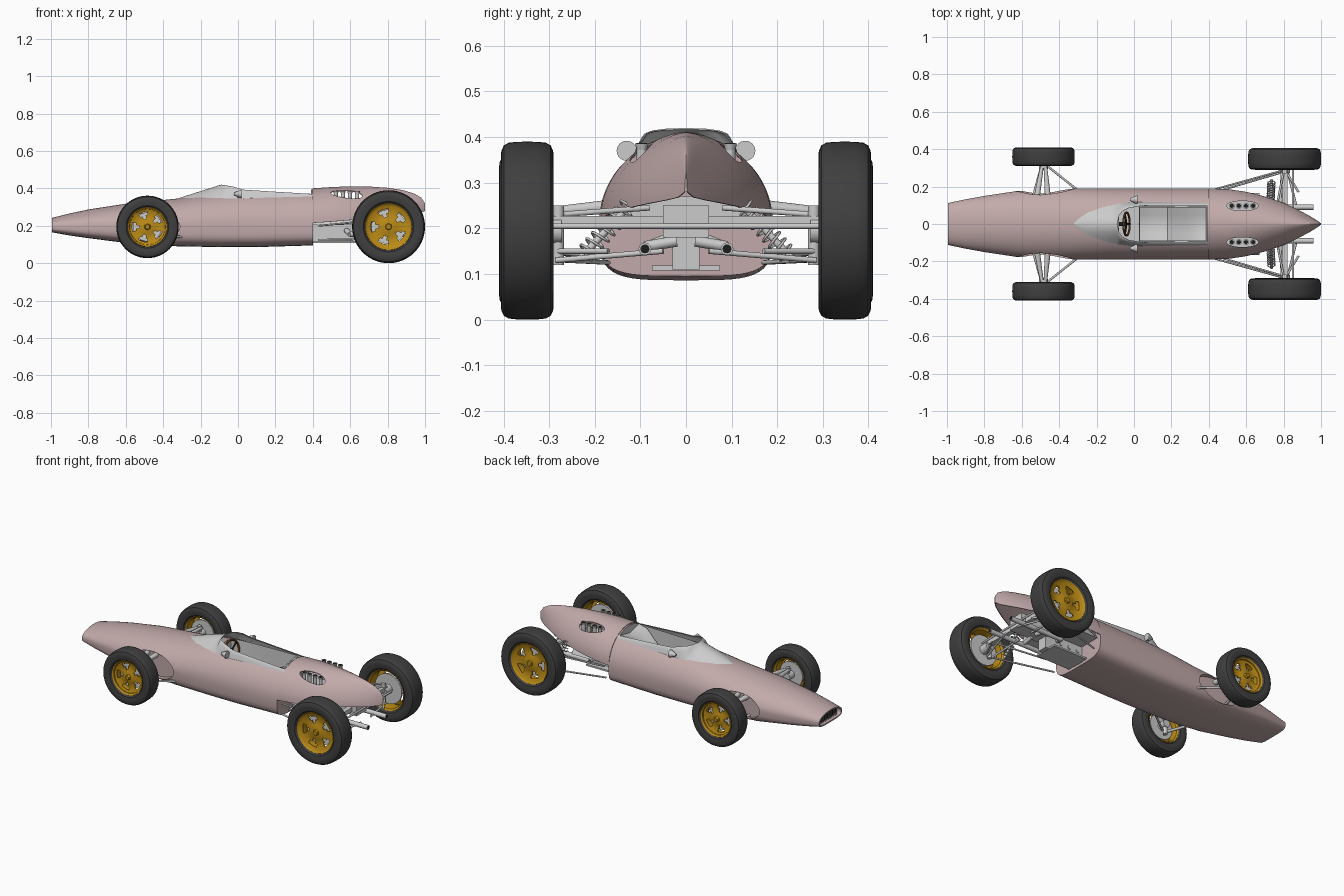
import bpy, bmesh, math
from mathutils import Vector, Matrix

if "Cube" in bpy.data.objects:
    bpy.data.objects.remove(bpy.data.objects["Cube"])

def mat(name, r, g, b):
    m = bpy.data.materials.new(name)
    m.diffuse_color = (r, g, b, 1)
    m.use_nodes = True
    m.node_tree.nodes["Principled BSDF"].inputs["Base Color"].default_value = m.diffuse_color
    return m

PINK = mat("dusty pink", .54, .40, .40)
GREY = mat("light grey", .60, .60, .60)
TYRE = mat("tyre grey", .05, .05, .05)
GOLD = mat("gold", .50, .26, .008)
BLACK = mat("black", .012, .012, .012)
BROWN = mat("wood brown", .25, .09, .02)

def make(name, bm, mats, mods=(), angle=35):
    """Mesh object from bmesh, with modifiers baked in and smooth shading by angle."""
    bmesh.ops.recalc_face_normals(bm, faces=bm.faces[:])
    me = bpy.data.meshes.new(name)
    bm.to_mesh(me)
    bm.free()
    for m in mats:
        me.materials.append(m)
    ob = bpy.data.objects.new(name, me)
    bpy.context.collection.objects.link(ob)
    for kind, val in mods:
        md = ob.modifiers.new(kind, kind)
        if kind == 'SOLIDIFY':
            md.thickness, md.offset = val, -1
        else:
            md.operation, md.solver, md.object = 'DIFFERENCE', 'EXACT', val
    if mods:
        dg = bpy.context.evaluated_depsgraph_get()
        new = bpy.data.meshes.new_from_object(ob.evaluated_get(dg))
        ob.modifiers.clear()
        ob.data = new
    ob.data.shade_smooth()
    ob.data.set_sharp_from_angle(angle=math.radians(angle))
    return ob

def table(rows, x):
    """Linear lookup in rows of (x, values...)."""
    if x <= rows[0][0]:
        return rows[0][1:]
    for a, b in zip(rows, rows[1:]):
        if x <= b[0]:
            f = (x - a[0]) / (b[0] - a[0])
            return tuple(p + (q - p) * f for p, q in zip(a[1:], b[1:]))
    return rows[-1][1:]

def loft(bm, sections, closed):
    rings = [[bm.verts.new(p) for p in s] for s in sections]
    n = len(rings[0])
    for a, b in zip(rings, rings[1:]):
        for i in range(n if closed else n - 1):
            j = (i + 1) % n
            bm.faces.new((a[i], a[j], b[j], b[i]))
    return rings

def prism(name, pts, vec, idx=0):
    bm = bmesh.new()
    f = bm.faces.new([bm.verts.new(p) for p in pts])
    r = bmesh.ops.extrude_face_region(bm, geom=[f])
    bmesh.ops.translate(bm, vec=vec, verts=[v for v in r['geom'] if isinstance(v, bmesh.types.BMVert)])
    for f in bm.faces:
        f.material_index = idx
    ob = make(name, bm, [PINK, GREY, BLACK])
    ob.hide_render = True
    return ob

def rods(name, items, m, mirror=True, seg=12):
    """Rods and cones: (start, end, radius1[, radius2])."""
    bm = bmesh.new()
    for p, q, *r in items:
        for s in ((1, -1) if mirror else (1,)):
            a, b = (Vector((v[0], v[1] * s, v[2])) for v in (p, q))
            d = b - a
            mx = Matrix.Translation((a + b) / 2) @ d.to_track_quat('Z', 'Y').to_matrix().to_4x4()
            bmesh.ops.create_cone(bm, cap_ends=True, segments=seg, radius1=r[0], radius2=r[-1], depth=d.length, matrix=mx)
    return make(name, bm, [m])

def boxes(name, items, m):
    bm = bmesh.new()
    for c, size in items:
        bmesh.ops.create_cube(bm, size=1, matrix=Matrix.Translation(c) @ Matrix.Diagonal((*size, 1)))
    return make(name, bm, [m])

def lathe(bm, prof, c, seg=48):
    """Spin (y, radius) profile around a y axis through c."""
    return loft(bm, [[(c[0] + r * math.cos(2 * math.pi * i / seg), c[1] + y, c[2] + r * math.sin(2 * math.pi * i / seg))
                      for i in range(seg)] for y, r in prof], True)

# cockpit opening and cutters
INNER = [(-.08, .045), (-.06, .07), (-.03, .085), (.05, .1), (.39, .1)]
cockpit = prism("cockpit_cutter", [(x, y, .13) for x, y in INNER] + [(x, -y, .13) for x, y in INNER[::-1]], (0, 0, .4), 1)
def oval(name, c, rx, u, vec):
    """Oval prism; u is the second radius as a vector."""
    pts = [Vector(c) + Vector((rx * math.cos(t), 0, 0)) + Vector(u) * math.sin(t)
           for t in (2 * math.pi * i / 32 for i in range(32))]
    return prism(name, pts, vec)
recess = [oval("recess_cutter", (-.47, s * .145, .195), .16, (0, 0, .075), (0, s * .2, 0)) for s in (1, -1)]
intake = [oval("intake_cutter", (.58, s * .097, .27), .085, (0, .026, 0), (0, 0, .3)) for s in (1, -1)]

# tub: x, half width, bottom, widest height, top
TUB = [(-.995, .112, .165, .20, .242), (-.9, .132, .148, .20, .266), (-.8, .15, .134, .20, .287),
       (-.6, .18, .108, .20, .318), (-.45, .188, .097, .20, .333), (-.32, .19, .09, .20, .346),
       (-.2, .19, .088, .20, .366), (-.08, .19, .086, .20, .382), (.1, .19, .086, .20, .39), (.4, .19, .095, .20, .395)]
def tub_ring(x, n=48):
    w, zb, zm, zt = table(TUB, x)
    out = []
    for i in range(n):
        t = 2 * math.pi * i / n
        c, s = math.cos(t), math.sin(t)
        e = 1 if s >= 0 else .5
        z = zm + (zt - zm) * s if s >= 0 else zm - (zm - zb) * abs(s) ** e
        out.append((x, math.copysign(abs(c) ** e, c) * w, z))
    return out
bm = bmesh.new()
rings = loft(bm, [tub_ring(r[0]) for r in TUB], True)
bm.faces.new(rings[-1])
nose = bm.faces.new(rings[0])
bmesh.ops.recalc_face_normals(bm, faces=bm.faces[:])
bmesh.ops.inset_individual(bm, faces=[nose], thickness=.008)
r = bmesh.ops.extrude_face_region(bm, geom=[nose])
bmesh.ops.translate(bm, vec=(.03, 0, 0), verts=[v for v in r['geom'] if isinstance(v, bmesh.types.BMVert)])
for f in [f for f in r['geom'] if isinstance(f, bmesh.types.BMFace)]:
    f.material_index = 2
if nose.is_valid:
    bm.faces.remove(nose)
make("body_tub", bm, [PINK, GREY, BLACK], [('BOOLEAN', c) for c in [cockpit] + recess])
rods("nose_grille", [((-.98, y * .016, .178), (-.98, y * .016, .228), .002) for y in range(0, 6)], GREY, seg=6)

# windscreen and cockpit surround
def body_z(x, y):
    w, zb, zm, zt = table(TUB, x)
    return zm + (zt - zm) * math.sqrt(1 - (y / w) ** 2)
OUT = [(-.32, .012), (-.3, .035), (-.25, .072), (-.15, .103), (-.08, .113), (0, .12), (.4, .115)]
TOP = [(-.32, .347), (-.2, .385), (-.09, .42), (-.03, .41), (.03, .393), (.2, .382), (.4, .37)]
bm = bmesh.new()
for s in (1, -1):
    secs = []
    for x in (-.32, -.3, -.275, -.25, -.2, -.15, -.12, -.09, -.08, -.06, -.03, .03, .1, .2, .3, .4):
        yo, zi = table(OUT, x)[0], table(TOP, x)[0]
        yi = 0 if x <= -.09 else table(INNER, x)[0]
        zo = body_z(x, yo) - .003
        secs.append([(x, s * (yo + (yi - yo) * k / 8), zo + (zi - zo) * math.sin(k * math.pi / 16)) for k in range(9)])
    loft(bm, secs, False)
bmesh.ops.remove_doubles(bm, verts=bm.verts[:], dist=.0005)
make("windscreen_surround", bm, [GREY], [('SOLIDIFY', .003)], 50)

# rear engine cover: x, half width, lower edge, top, roundness
COVER = [(.398, .19, .215, .40, 2), (.5, .187, .222, .407, 1.9), (.6, .172, .23, .411, 1.8), (.7, .147, .238, .41, 1.7),
         (.8, .113, .248, .403, 1.6), (.88, .075, .256, .391, 1.5), (.94, .043, .262, .373, 1.5),
         (.98, .018, .268, .35, 1.5), (1.0, .003, .28, .32, 1.5)]
bm = bmesh.new()
secs = []
for x, w, zl, zt, n in COVER:
    ts = [math.pi * i / 32 for i in range(33)]
    secs.append([(x, math.copysign(abs(math.cos(t)) ** (2 / n), math.cos(t)) * w,
                  zl + (zt - zl) * abs(math.sin(t)) ** (2 / n)) for t in ts])
rings = loft(bm, secs, False)
bm.faces.new(rings[-1])
make("engine_cover", bm, [PINK], [('SOLIDIFY', .004)] + [('BOOLEAN', c) for c in intake])
for c in [cockpit] + recess + intake:
    bpy.data.objects.remove(c)

# engine, gearbox, intake trumpets, exhausts
boxes("engine_block", [((.53, 0, .165), (.26, .06, .11)), ((.52, 0, .113), (.23, .15, .01)),
                       ((.75, 0, .215), (.2, .10, .07))], GREY)
prism_pts = [(.401, -.165, .205), (.401, .165, .205), (.401, .13, .27), (.401, -.13, .27)]
top = prism("engine_top", prism_pts, (.27, 0, 0), 1)
top.hide_render = False
top.scale = (1, 1, 1)
rods("engine_bolts", [((x, .03, .17), (x, .034, .17), .012) for x in (.43, .49, .55)], GREY)
xs = (.523, .561, .599, .637)
rods("intake_trumpets", [((x, .097, .27), (x, .097, .375), .011) for x in xs]
     + [((x, .097, .372), (x, .097, .386), .011, .015) for x in xs], GREY)
rods("trumpet_mouths", [((x, .097, .384), (x, .097, .3866), .011) for x in xs], BLACK)
rods("exhaust_pipes", [((.6, .09, .155), (.96, .09, .155), .014), ((.6, .09, .155), (.58, .04, .175), .014),
                       ((.72, .09, .16), (.72, .02, .172), .012)], GREY)
rods("exhaust_mouths", [((.955, .09, .155), (.961, .09, .155), .010)], BLACK)

# seat, dashboard, steering wheel
bm = bmesh.new()
loft(bm, [[(x, y, z + abs(y) * .25) for y in (-.09, -.05, 0, .05, .09)]
          for x, z in ((.03, .17), (.1, .155), (.18, .17), (.24, .24), (.33, .335), (.385, .35))], False)
make("seat", bm, [GREY], [('SOLIDIFY', .012)])
bm = bmesh.new()
mx = Matrix.Translation((-.04, 0, .338)) @ Matrix.Rotation(math.radians(72), 4, 'Y')
loft(bm, [[mx @ Vector(((.055 + .006 * math.cos(b)) * math.cos(a), (.062 + .006 * math.cos(b)) * math.sin(a), .006 * math.sin(b)))
           for b in (k * math.pi / 4 for k in range(8))] for a in (k * math.pi / 16 for k in range(33))], True)
make("steering_wheel_rim", bm, [BROWN])
rods("steering_wheel_spokes", [(tuple(mx @ Vector((0, 0, 0))), tuple(mx @ Vector((.055 * math.cos(a), .062 * math.sin(a), 0))), .005)
                               for a in (0, 2.1, 4.2)] + [((-.04, 0, .338), (-.08, 0, .325), .01)], BLACK, False)

# mirrors
rods("mirrors", [((-.022, .13, .37), (.012, .13, .37), .006, .022), ((.012, .13, .37), (.018, .13, .37), .022),
                 ((.0, .115, .35), (.0, .13, .37), .004)], GREY, seg=24)

# wheels
def wheel(name, c, R, rr, hw, s):
    half = [(-.72, rr * .97), (-.92, rr * 1.05), (-1, rr + (R - rr) * .45), (-.98, rr + (R - rr) * .7),
            (-.88, R * .96), (-.7, R * .988), (-.4, R * .998)]
    prof = half + [(0, R)] + [(-a, b) for a, b in half[::-1]]
    bm = bmesh.new()
    lathe(bm, [(y * hw, r) for y, r in prof], c, 56)
    make(name + "_tyre", bm, [TYRE])
    # rim barrel, then a dished face with five openings
    bm = bmesh.new()
    lathe(bm, [(s * hw * y, rr * k) for y, k in ((-.72, .99), (-.6, .92), (0, .88), (.6, .92), (.72, .99))], c, 40)
    bm2 = bmesh.new()
    prof = [(.5, .02), (.5, .26), (.36, .4), (.36, .58), (.4, .76), (.55, .92)]
    lathe(bm2, [(s * hw * y, rr * k) for y, k in prof], c, 40)
    gone = []
    for i, f in enumerate(bm2.faces):
        ring, seg = divmod(i, 40)
        if (ring == 2 and seg % 8 in (3, 4)) or (ring == 3 and seg % 8 in (2, 3, 4, 5)):
            gone.append(f)
    bmesh.ops.delete(bm2, geom=gone, context='FACES')
    make(name + "_rim", bm, [GOLD], [('SOLIDIFY', .004)])
    make(name + "_spokes", bm2, [GOLD], [('SOLIDIFY', .006)])
    x, y, z = c
    rods(name + "_nut", [((x, y + s * hw * .45, z), (x, y + s * hw * .8, z), rr * .17, rr * .12)], GOLD, False, 6)
    rods(name + "_brake", [((x, y - s * hw * .35, z), (x, y - s * hw * .15, z), rr * .72),
                           ((x, y - s * hw * 1.3, z), (x, y + s * hw * .4, z), rr * .22)], GREY, False, 32)

for side, s in (("left", 1), ("right", -1)):
    wheel("front_wheel_" + side, (-.484, s * .36, .194), .167, .108, .05, s)
    wheel("rear_wheel_" + side, (.805, s * .348, .195), .195, .128, .058, s)

# front suspension
rods("front_suspension", [((-.52, .14, .25), (-.49, .32, .235), .016, .009), ((-.46, .14, .25), (-.475, .32, .235), .016, .009),
                          ((-.54, .14, .14), (-.49, .32, .15), .008), ((-.30, .18, .14), (-.47, .315, .15), .006),
                          ((-.484, .31, .13), (-.484, .31, .25), .013)], GREY)
# rear suspension
rods("rear_suspension", [((.43, .185, .2), (.79, .285, .235), .005), ((.43, .17, .125), (.79, .275, .13), .005),
                         ((.78, .05, .15), (.79, .285, .13), .006), ((.88, .05, .15), (.82, .285, .13), .006),
                         ((.88, .17, .15), (.81, .285, .15), .006), ((.76, .08, .245), (.8, .28, .23), .006),
                         ((.805, .28, .12), (.805, .28, .25), .013)], GREY)
rods("rear_cross_bar", [((.85, -.29, .205), (.85, .29, .205), .006)], GREY, False)
boxes("drive_shafts", [((.805, s * .17, .214), (.03, .26, .026)) for s in (1, -1)], GREY)

# coil springs
for side, s in (("left", 1), ("right", -1)):
    cu = bpy.data.curves.new("rear_spring_" + side, 'CURVE')
    cu.dimensions, cu.bevel_depth, cu.bevel_resolution = '3D', .003, 1
    sp = cu.splines.new('POLY')
    sp.points.add(96)
    a, b = Vector((.73, s * .125, .25)), Vector((.735, s * .225, .14))
    q = (b - a).to_track_quat('Z', 'Y')
    for i, p in enumerate(sp.points):
        t = 2 * math.pi * i / 12
        p.co = (*(a.lerp(b, i / 96) + q @ Vector((.02 * math.cos(t), .02 * math.sin(t), 0))), 1)
    cu.materials.append(GREY)
    bpy.context.collection.objects.link(bpy.data.objects.new("rear_spring_" + side, cu))
rods("rear_dampers", [((.73, .115, .26), (.736, .235, .13), .008)], GREY)
